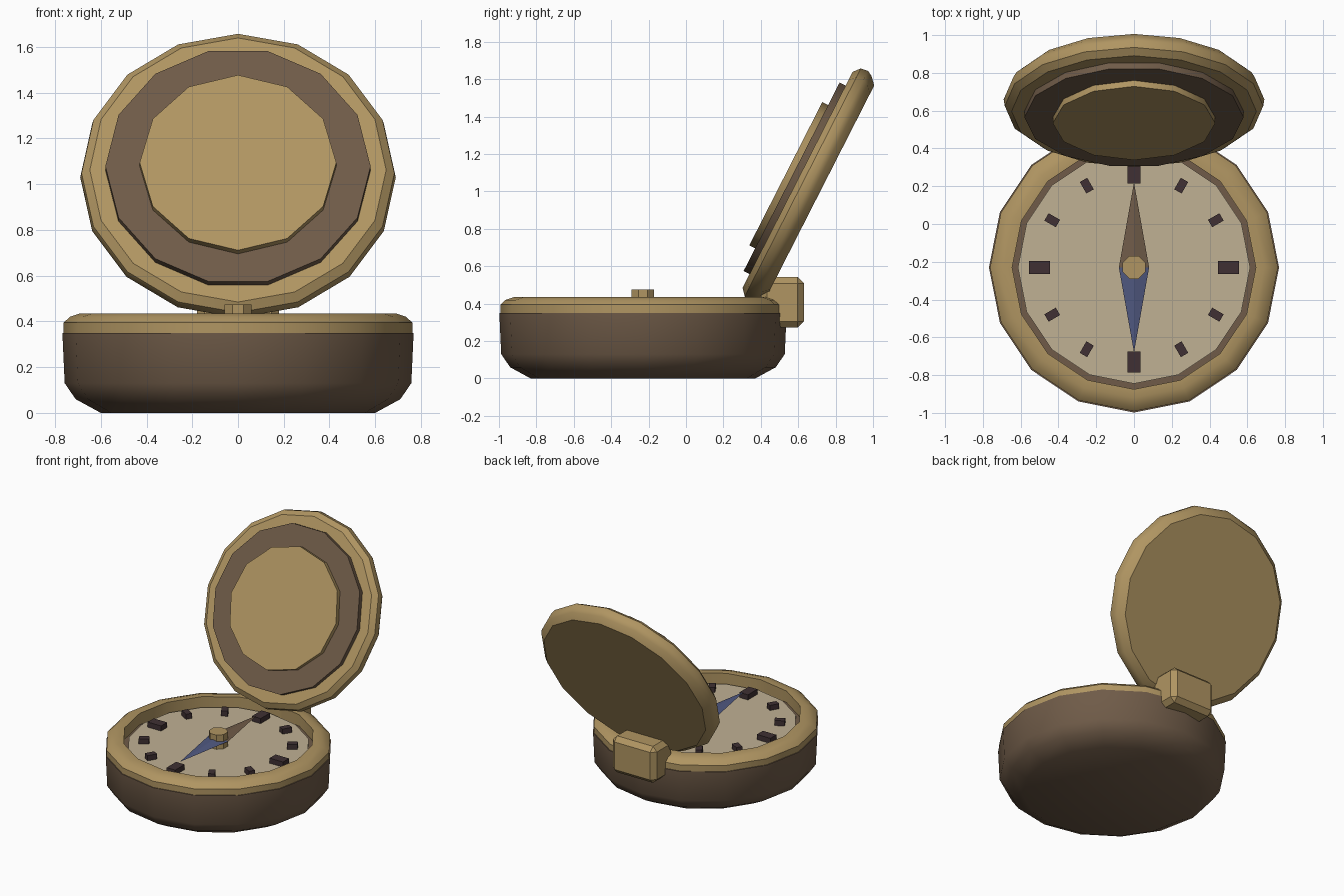
import bpy
import bmesh
from math import radians, cos, sin, tau
from mathutils import Matrix, Vector

if "Cube" in bpy.data.objects:
    bpy.data.objects.remove(bpy.data.objects["Cube"])


def material(name, rgb):
    m = bpy.data.materials.new(name)
    m.use_nodes = True
    m.diffuse_color = (*rgb, 1)
    m.node_tree.nodes["Principled BSDF"].inputs["Base Color"].default_value = (*rgb, 1)
    return m


BRASS = material("brass", (0.434, 0.301, 0.122))
BROWN = material("brown leather", (0.16, 0.105, 0.065))
CREAM = material("cream dial", (0.53, 0.44, 0.295))
DARK = material("dark mark", (0.05, 0.03, 0.033))
BLUE = material("needle blue", (0.08, 0.098, 0.216))

BASE = Matrix.Translation((0, -0.23, 0))
LID = Matrix.Translation((0, 0.66, 1.03)) @ Matrix.Rotation(radians(63), 4, "X")


def finish(bm, name, mat, matrix, smooth=None):
    bmesh.ops.recalc_face_normals(bm, faces=bm.faces)
    mesh = bpy.data.meshes.new(name)
    bm.to_mesh(mesh)
    bm.free()
    mesh.materials.append(mat)
    ob = bpy.data.objects.new(name, mesh)
    bpy.context.collection.objects.link(ob)
    ob.matrix_world = matrix
    if smooth:
        bpy.ops.object.select_all(action="DESELECT")
        ob.select_set(True)
        bpy.context.view_layer.objects.active = ob
        bpy.ops.object.shade_smooth_by_angle(angle=radians(smooth))
    return ob


def lathe(name, profile, sides, mat, matrix, smooth=None, closed=False, turn=0.0):
    """Turn a (radius, height) profile; open profiles get flat end caps."""
    bm = bmesh.new()
    rings = [[bm.verts.new((r * cos(turn + tau * i / sides), r * sin(turn + tau * i / sides), z))
              for i in range(sides)] for r, z in profile]
    pairs = list(zip(rings, rings[1:]))
    if closed:
        pairs.append((rings[-1], rings[0]))
    else:
        bm.faces.new(rings[0])
        bm.faces.new(rings[-1])
    for a, b in pairs:
        for i in range(sides):
            j = (i + 1) % sides
            bm.faces.new((a[i], a[j], b[j], b[i]))
    return finish(bm, name, mat, matrix, smooth)


def box(name, size, mat, matrix, bevel=0):
    bm = bmesh.new()
    bmesh.ops.create_cube(bm, size=1)
    bmesh.ops.scale(bm, vec=Vector(size), verts=bm.verts)
    if bevel:
        bmesh.ops.bevel(bm, geom=bm.edges[:], offset=bevel, segments=1, affect="EDGES")
    return finish(bm, name, mat, matrix)


# Case, rim and dial
lathe("case_body", [(0.6, 0), (0.71, 0.06), (0.758, 0.13), (0.768, 0.35)],
      16, BROWN, BASE, 32)
lathe("case_rim", [(0.645, 0.33), (0.762, 0.33), (0.762, 0.395), (0.735, 0.42),
                   (0.69, 0.435), (0.645, 0.435)], 16, BRASS, BASE, 45, closed=True)
lathe("dial", [(0.615, 0.33), (0.615, 0.37)], 16, CREAM, BASE, 30)

# Hour-style direction marks, longer at the four main directions
for k in range(12):
    size = (0.11, 0.07, 0.05) if k % 3 == 0 else (0.07, 0.045, 0.05)
    spin = Matrix.Rotation(tau * k / 12, 4, "Z")
    box(f"dial_mark_{k + 1}", size, DARK, BASE @ spin @ Matrix.Translation((0.5, 0, 0.383)))

# Needle halves as flattened four-sided points, and the pivot
for name, mat, side in (("needle_north", BROWN, 1), ("needle_south", BLUE, -1)):
    bm = bmesh.new()
    base = [bm.verts.new(p) for p in ((0.08, 0, 0), (0, 0, 0.018), (-0.08, 0, 0), (0, 0, -0.018))]
    tip = bm.verts.new((0, 0.45 * side, 0))
    bm.faces.new(base)
    for i in range(4):
        bm.faces.new((base[i], base[(i + 1) % 4], tip))
    finish(bm, name, mat, BASE @ Matrix.Translation((0, 0, 0.42)))
lathe("needle_pivot", [(0.065, 0.36), (0.065, 0.475)], 8, BRASS, BASE, turn=tau / 16)

# Open lid with its inner ring and centre plate
lathe("lid", [(0.635, -0.065), (0.673, -0.03), (0.69, 0), (0.684, 0.04), (0.648, 0.071)],
      16, BRASS, LID, 40)
lathe("lid_inner_ring", [(0.58, 0.05), (0.58, 0.107)], 14, BROWN, LID, 30)
lathe("lid_centre_plate", [(0.43, 0.08), (0.43, 0.142)], 12, BRASS, LID, 31)

# Hinge block
box("hinge", (0.36, 0.23, 0.27), BRASS, Matrix.Translation((0, 0.515, 0.407)), 0.033)
